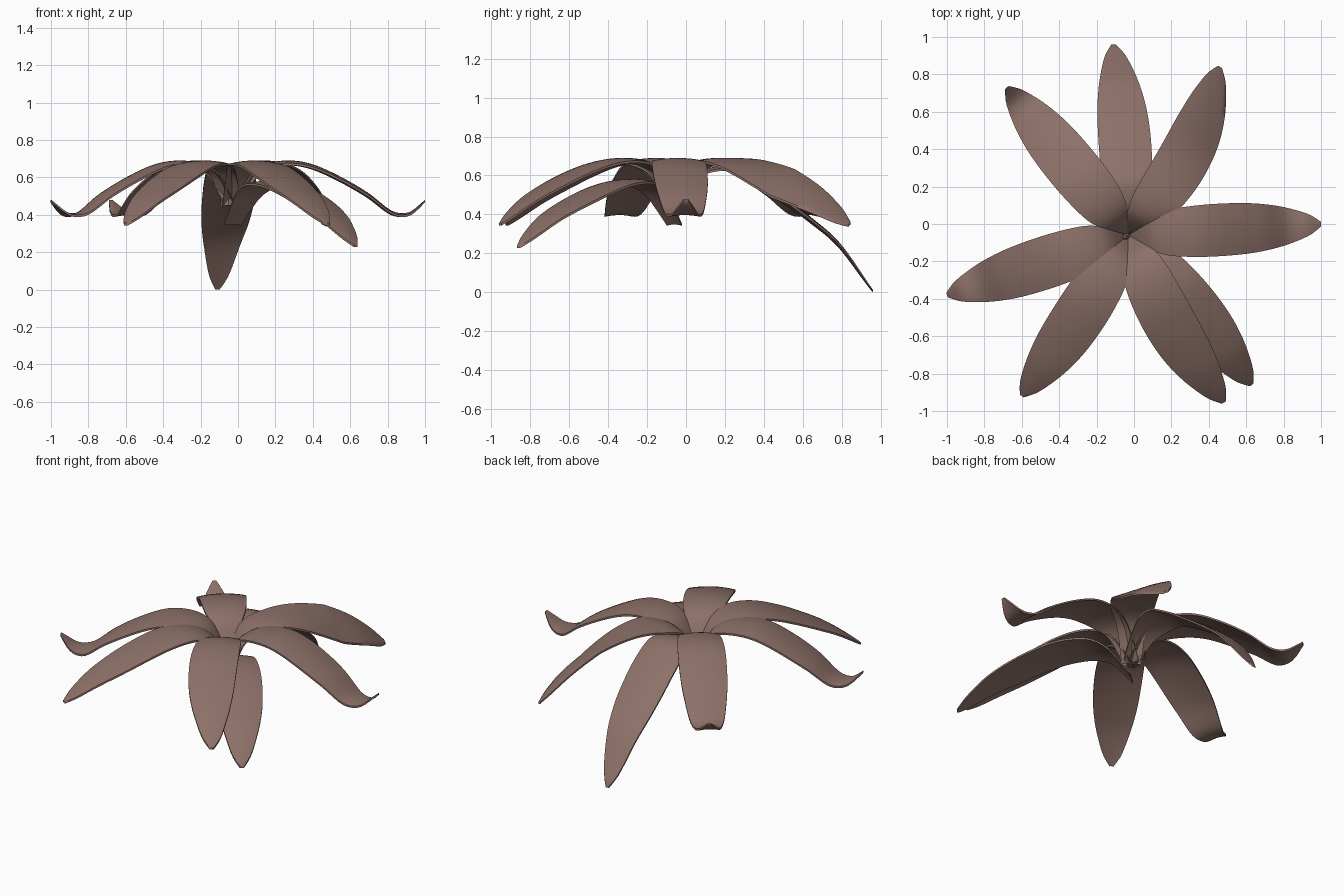
import bpy, bmesh, math
from mathutils import Vector

if "Cube" in bpy.data.objects:
    bpy.data.objects.remove(bpy.data.objects["Cube"])

# one dull rose-brown colour
mat = bpy.data.materials.new("dusky_brown")
mat.diffuse_color = (0.262, 0.162, 0.138, 1)
mat.use_nodes = True
mat.node_tree.nodes["Principled BSDF"].inputs["Base Color"].default_value = mat.diffuse_color

CENTRE = Vector((-0.03, -0.06))

# side profiles: (fraction of length, height)
CURL = [(0, .46), (.04, .54), (.10, .63), (.18, .675), (.29, .69), (.40, .675), (.53, .62),
        (.70, .52), (.82, .425), (.88, .408), (.93, .42), (1, .48)]
ARCH = [(0, .46), (.04, .54), (.10, .63), (.18, .675), (.29, .69), (.42, .67), (.56, .62),
        (.70, .555), (.82, .49), (.92, .42), (1, .355)]
DROOP = [(0, .46), (.04, .53), (.10, .60), (.18, .64), (.29, .645), (.44, .565),
         (.56, .48), (.68, .39), (.83, .255), (1, .012)]
LOW = [(0, .36), (.05, .43), (.12, .52), (.20, .57), (.29, .582), (.42, .565), (.6, .50),
       (.80, .40), (.92, .31), (1, .24)]
# half width along the leaf
WIDTH = [(0, .06), (.10, .085), (.2, .12), (.35, .137), (.5, .14), (.65, .132),
         (.78, .11), (.88, .08), (.95, .05), (1, .012)]


def sample(pts, t):
    """smooth (Hermite) interpolation through points"""
    n = len(pts)

    def slope(i):
        a, b = pts[max(i - 1, 0)], pts[min(i + 1, n - 1)]
        return (b[1] - a[1]) / (b[0] - a[0])
    for i in range(n - 1):
        (x0, y0), (x1, y1) = pts[i], pts[i + 1]
        if t <= x1 + 1e-9:
            h = x1 - x0
            s = (t - x0) / h
            return ((2*s**3 - 3*s*s + 1) * y0 + (s**3 - 2*s*s + s) * h * slope(i)
                    + (3*s*s - 2*s**3) * y1 + (s**3 - s*s) * h * slope(i + 1))
    return pts[-1][1]


def leaf(name, tip, profile, bend=0.0, roll=0.0):
    """thin domed leaf; bend bows it sideways, roll tilts its outer part"""
    axis = Vector(tip) - CENTRE
    side = Vector((-axis.y, axis.x)).normalized()
    bm = bmesh.new()
    layers = []
    steps, cross = 40, 8
    for under in (0, 1):
        rows = []
        for i in range(steps + 1):
            t = i / steps
            mid = CENTRE + axis * t + side * bend * math.sin(math.pi * t)
            w, z = sample(WIDTH, t), sample(profile, t)
            tilt = roll * min(max((t - .25) / .4, 0), 1)
            row = []
            for j in range(cross + 1):
                u = j / cross * 2 - 1
                p = mid + side * u * w
                h = z - 0.015 * u * u * (w / .14) + tilt * u * w - under * .012
                row.append(bm.verts.new((p.x, p.y, max(h, 0))))
            rows.append(row)
        for a, b in zip(rows, rows[1:]):
            for j in range(cross):
                bm.faces.new((a[j], b[j], b[j + 1], a[j + 1]))
        # outline of this layer, for the rim
        layers.append([r[0] for r in rows] + rows[-1][1:]
                      + [r[-1] for r in rows[-2::-1]] + rows[0][-2:0:-1])
    top, low = layers
    for k in range(len(top)):
        bm.faces.new((top[k - 1], top[k], low[k], low[k - 1]))
    bmesh.ops.recalc_face_normals(bm, faces=bm.faces)
    me = bpy.data.meshes.new(name)
    bm.to_mesh(me)
    bm.free()
    me.materials.append(mat)
    ob = bpy.data.objects.new(name, me)
    bpy.context.collection.objects.link(ob)
    bpy.ops.object.select_all(action='DESELECT')
    ob.select_set(True)
    bpy.context.view_layer.objects.active = ob
    bpy.ops.object.shade_smooth_by_angle(angle=math.radians(50))


# eight leaves around the crown
leaf("right_leaf", (1.0, 0.0), CURL)
leaf("back_right_leaf", (0.46, 0.84), ARCH, -.065, .5)
leaf("back_leaf", (-0.11, 0.96), DROOP, -.02)
leaf("back_left_leaf", (-0.68, 0.73), CURL)
leaf("left_leaf", (-1.0, -0.38), CURL)
leaf("front_left_leaf", (-0.60, -0.92), ARCH, .02)
leaf("front_leaf", (0.48, -0.955), ARCH, -.04)
leaf("front_right_low_leaf", (0.63, -0.86), LOW, .02)

# small bud in the middle
bpy.ops.mesh.primitive_cone_add(vertices=6, radius1=.04, radius2=.008, depth=.08,
                                location=(-.05, -.07, .49))
bud = bpy.context.object
bud.name = "centre_bud"
bud.data.materials.append(mat)
